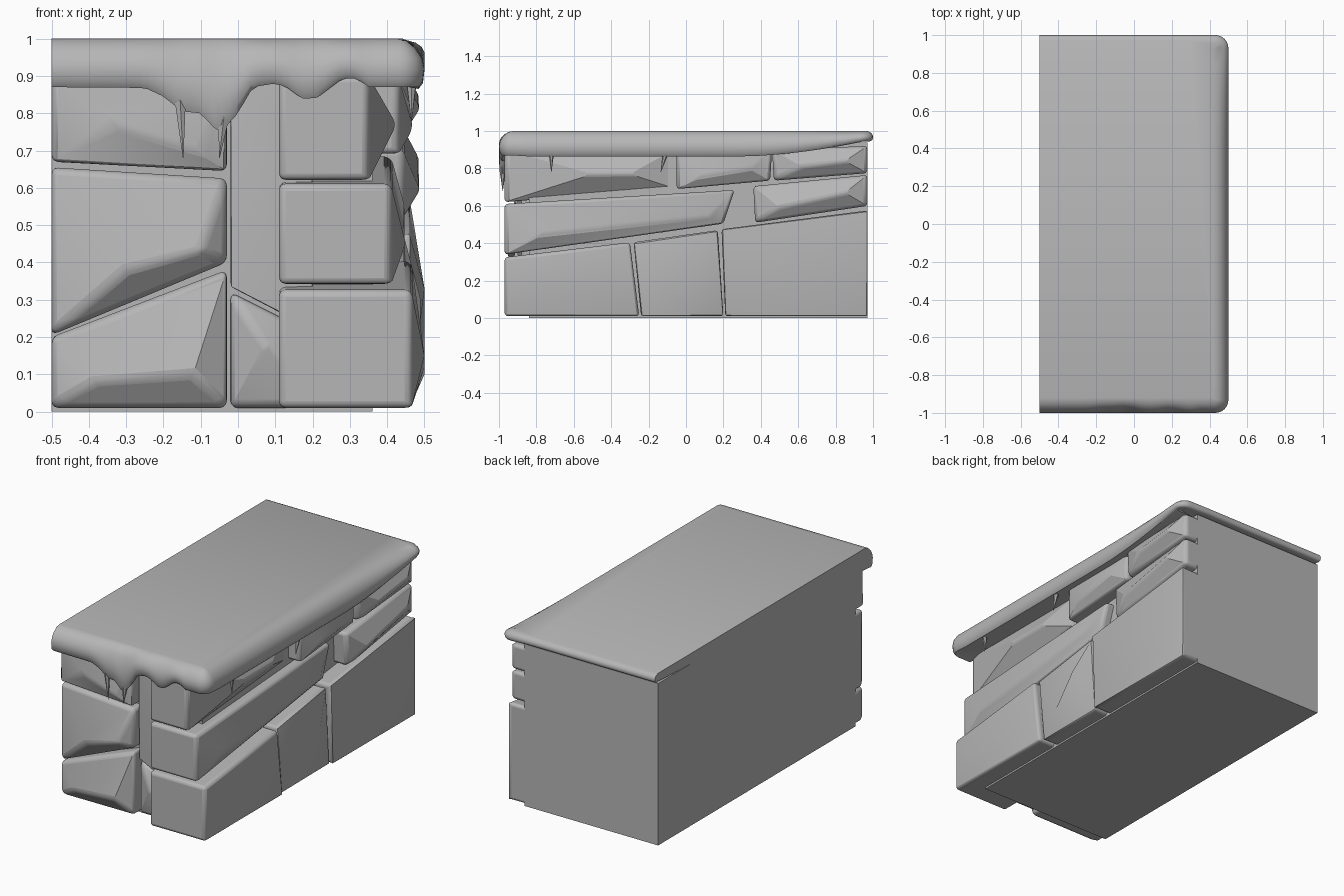
import bpy, bmesh, math
from mathutils import Vector

cube = bpy.data.objects.get("Cube")
if cube:
    bpy.data.objects.remove(cube, do_unlink=True)

GREY = 0.47
stone_grey = bpy.data.materials.new("stone_grey")
stone_grey.use_nodes = True
stone_grey.diffuse_color = (GREY, GREY, GREY, 1)
stone_grey.node_tree.nodes["Principled BSDF"].inputs["Base Color"].default_value = (GREY, GREY, GREY, 1)


def finish(name, bm, bevel=0, angle=30):
    """Turn a bmesh into a shaded object, optionally with rounded edges."""
    bmesh.ops.remove_doubles(bm, verts=bm.verts, dist=0.0005)
    bmesh.ops.recalc_face_normals(bm, faces=bm.faces)
    mesh = bpy.data.meshes.new(name)
    bm.to_mesh(mesh)
    bm.free()
    mesh.materials.append(stone_grey)
    ob = bpy.data.objects.new(name, mesh)
    bpy.context.collection.objects.link(ob)
    if bevel:
        mod = ob.modifiers.new("rounded_edges", "BEVEL")
        mod.width, mod.segments = bevel, 3
        mod.limit_method, mod.angle_limit = "ANGLE", math.radians(40)
    bpy.ops.object.select_all(action="DESELECT")
    bpy.context.view_layer.objects.active = ob
    ob.select_set(True)
    bpy.ops.object.shade_smooth_by_angle(angle=math.radians(angle))
    return ob


def stone(name, side, quad, ridge, back, rim, peak):
    """Chiselled block: a quad outline rising to a ridge between two points."""
    def at(p, d):
        return (p[0], -d, p[1]) if side == "front" else (d, p[0], p[1])
    bm = bmesh.new()
    base = [bm.verts.new(at(p, back)) for p in quad]
    edge = [bm.verts.new(at(p, rim)) for p in quad]
    a, b = (bm.verts.new(at(p, peak)) for p in (ridge[0], ridge[-1]))
    bm.faces.new(base)
    for i in range(4):
        j = (i + 1) % 4
        bm.faces.new((base[i], base[j], edge[j], edge[i]))
    bl, br, tr, tl = edge
    for f in ((bl, br, b, a), (br, tr, b), (tr, tl, a, b), (tl, bl, a)):
        bm.faces.new(f)
    return finish(name, bm, 0.018)


# Solid core behind the stones
bm = bmesh.new()
bmesh.ops.create_cube(bm, size=1)
for v in bm.verts:
    v.co = (0.36 if v.co.x > 0 else -0.5, 0.97 if v.co.y > 0 else -0.84, 0.94 if v.co.z > 0 else 0)
finish("wall_core", bm)

# Front stones
F = "front"
stone("front_stone_low", F, [(-.5, .01), (-.03, .01), (-.03, .38), (-.5, .2)], [(-.38, .08), (-.12, .1)], .8, .91, .965)
stone("front_stone_middle", F, [(-.5, .205), (-.03, .4), (-.03, .625), (-.5, .655)], [(-.3, .38), (-.1, .43)], .8, .91, .97)
stone("front_stone_high", F, [(-.5, .67), (-.03, .645), (-.03, .9), (-.5, .9)], [(-.3, .76), (-.12, .7)], .8, .92, .96)
stone("front_stone_small", F, [(-.02, .01), (.2, .01), (.2, .21), (-.02, .32)], [(.07, .18)], .8, .87, .92)
stone("front_stone_tall", F, [(-.02, .335), (.2, .22), (.2, .9), (-.02, .9)], [(.1, .34), (.1, .8)], .8, .88, .9)

# Corner stones wrapping front and side
S = "side"
stone("corner_stone_low", S, [(-.97, .01), (-.25, .01), (-.3, .405), (-.97, .325)], [(-.8, .15), (-.42, .12)], .11, .465, .5)
stone("corner_stone_middle", S, [(-.97, .34), (.2, .505), (.26, .685), (-.97, .61)], [(-.75, .45), (.1, .54)], .11, .41, .45)
stone("corner_stone_high", S, [(-.97, .62), (-.065, .695), (-.065, .9), (-.97, .9)], [(-.5, .77), (-.3, .77)], .11, .35, .425)

# Side stones
stone("side_stone_low_middle", S, [(-.24, .01), (.2, .01), (.17, .47), (-.28, .405)], [(-.1, .1), (.06, .3)], .3, .445, .49)
stone("side_stone_low_back", S, [(.21, .01), (.97, .01), (.97, .575), (.19, .475)], [(.42, .33), (.82, .1)], .3, .46, .5)
stone("side_stone_middle_back", S, [(.37, .51), (.97, .6), (.97, .765), (.36, .705)], [(.5, .59), (.85, .67)], .3, .44, .49)
stone("side_stone_high_middle", S, [(-.05, .69), (.45, .735), (.46, .9), (-.05, .9)], [(.1, .76), (.33, .8)], .3, .43, .47)
stone("side_stone_high_back", S, [(.47, .735), (.97, .775), (.97, .92), (.46, .9)], [(.62, .81), (.85, .84)], .3, .44, .49)

# Snow cap: a rounded rim following the front, side and back, with drips
DRIPS = [(-.5, .87), (-.25, .868), (-.2, .845), (-.15, .805), (-.1, .8), (-.05, .745), (0, .8), (.04, .87),
         (.1, .88), (.13, .87), (.17, .84), (.21, .84), (.25, .87), (.28, .893), (.32, .893), (.35, .87), (.5, .87)]


def drip(x):
    for (x0, z0), (x1, z1) in zip(DRIPS, DRIPS[1:]):
        if x <= x1:
            return z0 + (z1 - z0) * (x - x0) / (x1 - x0)
    return DRIPS[-1][1]


R = 0.07
stations = []  # position, inward direction, lower edge height, rim width
for i in range(48):
    x = -0.5 + (1 - R) * i / 47
    stations.append(((x, -1), (0, 1), drip(x), 0.08))
for i in range(1, 7):
    a = math.pi / 2 * i / 6
    stations.append(((.5 - R + R * math.sin(a), -1 + R - R * math.cos(a)), (-math.sin(a), math.cos(a)), .87, .08))
for i in range(1, 25):
    y = -1 + R + (2 - 2 * R) * i / 24
    stations.append(((.5, y), (-1, 0), .865 + .09 * max(0, (y - .3) / .7) ** 1.7, .08))
for i in range(1, 7):
    a = math.pi / 2 * i / 6
    stations.append(((.5 - R + R * math.cos(a), 1 - R + R * math.sin(a)), (-math.cos(a), -math.sin(a)),
                     .945, .08 - .05 * i / 6))
for i in range(1, 8):
    stations.append(((.5 - R - (1 - R) * i / 7, 1), (0, -1), .95, .03))

bm = bmesh.new()
rings = []
for (x, y), (nx, ny), low, w in stations:
    mid = min(low, .9)
    if low > .9:
        mid = low
    deep = max(low, .88)
    profile = [(w, 1), (w * .62, .995), (w * .3, 1 - (1 - mid) * .2), (w * .08, 1 - (1 - mid) * .4),
               (0, 1 - (1 - mid) * .62), (.004, low + (1 - low) * .12), (.016, low), (.035, low + .004), (w + .05, deep)]
    rings.append([bm.verts.new((max(-.5, x + nx * o), y + ny * o, z)) for o, z in profile])
for r, s in zip(rings, rings[1:]):
    for k in range(len(r) - 1):
        bm.faces.new((r[k], s[k], s[k + 1], r[k + 1]))
bm.faces.new([r[0] for r in rings])
bm.faces.new([r[-1] for r in reversed(rings)])
bm.faces.new(rings[0] + rings[-1][::-1])
finish("snow_cap", bm, angle=50)


# Icicles hanging below the cap
def icicle(name, top, tip, radius):
    top, tip = Vector(top), Vector(tip)
    bm = bmesh.new()
    bmesh.ops.create_cone(bm, cap_ends=True, segments=6, radius1=0.001, radius2=radius, depth=1)
    for v in bm.verts:
        t = v.co.z + 0.5
        centre = tip.lerp(top, t)
        v.co = (centre.x + v.co.x, centre.y + v.co.y, centre.z)
    finish(name, bm)


icicle("icicle_front_left", (-.155, -.98, .835), (-.147, -.98, .68), .017)
icicle("icicle_front_right", (-.038, -.98, .79), (-.05, -.98, .68), .017)
icicle("icicle_side_front", (.465, -.72, .88), (.465, -.72, .78), .014)
icicle("icicle_side_middle", (.465, -.11, .88), (.465, -.135, .78), .016)
